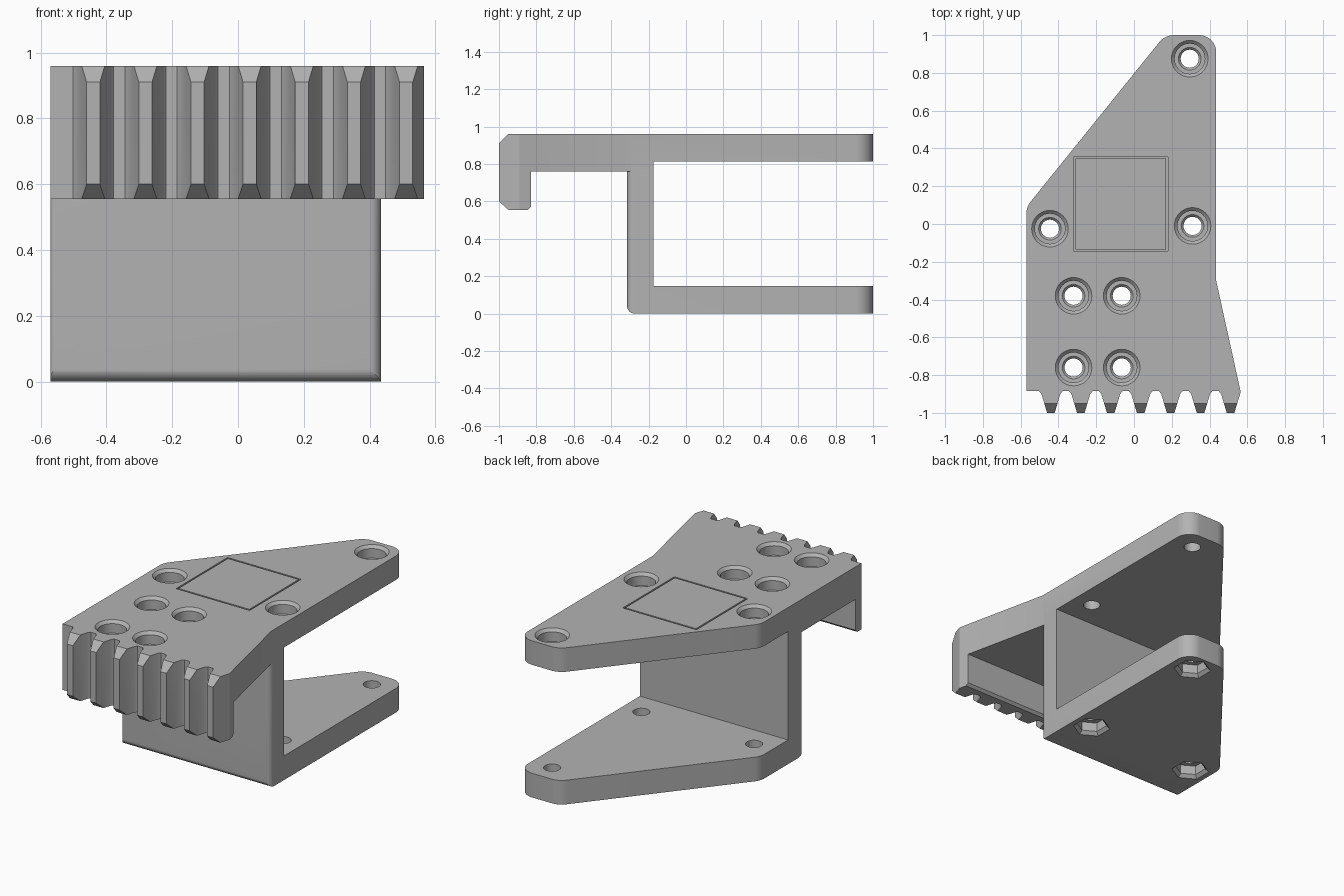
import bpy, bmesh, math
from mathutils import Vector

cube = bpy.data.objects.get("Cube")
if cube:
    bpy.data.objects.remove(cube, do_unlink=True)

grey = bpy.data.materials.new("plain_grey")
grey.use_nodes = True
colour = (0.45, 0.45, 0.45, 1)
grey.diffuse_color = colour
grey.node_tree.nodes["Principled BSDF"].inputs["Base Color"].default_value = colour


def make(name, rings):
    """Closed solid skinned through rings of equal point count."""
    bm = bmesh.new()
    loops = [[bm.verts.new(p) for p in ring] for ring in rings]
    for a, b in zip(loops, loops[1:]):
        for i in range(len(a)):
            j = (i + 1) % len(a)
            bm.faces.new((a[i], a[j], b[j], b[i]))
    bm.faces.new(loops[0][::-1])
    bm.faces.new(loops[-1])
    bmesh.ops.recalc_face_normals(bm, faces=bm.faces)
    mesh = bpy.data.meshes.new(name)
    bm.to_mesh(mesh)
    bm.free()
    mesh.materials.append(grey)
    obj = bpy.data.objects.new(name, mesh)
    bpy.context.collection.objects.link(obj)
    return obj


def prism_z(name, outline, z0, z1):
    return make(name, [[(x, y, z) for x, y in outline] for z in (z0, z1)])


def prism_x(name, profile):
    return make(name, [[(x, y, z) for y, z in profile] for x in (-1, 1)])


def lathe(name, x, y, steps, sides=32, turn=0.0):
    angles = [turn + math.tau * i / sides for i in range(sides)]
    return make(name, [[(x + r * math.cos(a), y + r * math.sin(a), z) for a in angles]
                       for r, z in steps])


def combine(obj, other, operation):
    mod = obj.modifiers.new("cut", 'BOOLEAN')
    mod.operation, mod.solver, mod.object = operation, 'EXACT', other
    bpy.context.view_layer.objects.active = obj
    bpy.ops.object.modifier_apply(modifier=mod.name)
    bpy.data.objects.remove(other, do_unlink=True)


def rounded(corners, steps=8):
    """Outline from (x, y, radius) corners with filleted turns."""
    out = []
    for i, (x, y, r) in enumerate(corners):
        p = Vector((x, y))
        if not r:
            out.append((x, y))
            continue
        a = (Vector(corners[i - 1][:2]) - p).normalized()
        b = (Vector(corners[(i + 1) % len(corners)][:2]) - p).normalized()
        half = a.angle(b) / 2
        centre = p + (a + b).normalized() * (r / math.sin(half))
        start = p + a * (r / math.tan(half)) - centre
        end = p + b * (r / math.tan(half)) - centre
        for k in range(steps + 1):
            d = start.lerp(end, k / steps).normalized() * r
            out.append(tuple(centre + d))
    return out


LEFT, RIGHT = -0.57, 0.435
back = [(RIGHT, 1, 0.09), (0.164, 1, 0.1), (LEFT, 0.09, 0.1)]

# Upper plate: toothed outline crossed with a hooked side profile
teeth = [(LEFT, -0.885, 0)]
for i in range(7):
    x = -0.44 + 0.1585 * i
    teeth += [(x - 0.062, -0.885, 0), (x - 0.05, -0.9, 0), (x - 0.02, -1, 0), (x + 0.02, -1, 0)]
    if i < 6:
        teeth += [(x + 0.05, -0.9, 0), (x + 0.062, -0.885, 0)]
teeth += [(0.565, -0.89, 0), (RIGHT, -0.3, 0)]
body = prism_z("clamp_body", rounded(teeth + back), 0.5, 1.1)
hook = [(-0.95, 0.96), (-1, 0.91), (-1, 0.6), (-0.95, 0.555), (-0.845, 0.555),
        (-0.83, 0.57), (-0.83, 0.76), (-0.175, 0.76), (-0.175, 0.813), (1.1, 0.813), (1.1, 0.96)]
combine(body, prism_x("hook_profile", hook), 'INTERSECT')

# Lower bracket: front wall and bottom plate with softened front edges
lower = [(LEFT, -0.315, 0.012), (RIGHT, -0.315, 0.035)] + back
bracket = prism_z("bracket", rounded(lower), -0.1, 0.9)
angle = [(-0.315, 0, 0.04), (1.1, 0, 0), (1.1, 0.148, 0), (-0.175, 0.148, 0),
         (-0.175, 0.8, 0), (-0.315, 0.8, 0)]
combine(bracket, prism_x("angle_profile", rounded(angle)), 'INTERSECT')
combine(body, bracket, 'UNION')

# Counterbored screw holes, with nut pockets under the three that clamp through
clamp_holes = [(0.295, 0.875), (0.31, -0.01), (-0.445, -0.025)]
plate_holes = [(x, y) for x in (-0.32, -0.065) for y in (-0.38, -0.76)]
bore = [(0.048, 0.7), (0.048, 0.872), (0.06, 0.885), (0.08, 0.885),
        (0.08, 0.943), (0.097, 0.96), (0.107, 0.97)]
for x, y in clamp_holes + plate_holes:
    combine(body, lathe("bore", x, y, bore), 'DIFFERENCE')
for x, y in clamp_holes:
    combine(body, lathe("screw_hole", x, y, [(0.048, -0.1), (0.048, 0.3)]), 'DIFFERENCE')
    pocket = [(0.117, -0.01), (0.107, 0), (0.087, 0.02), (0.087, 0.075)]
    combine(body, lathe("nut_pocket", x, y, pocket, 6, math.pi / 6), 'DIFFERENCE')


# Square panel set in a fine groove on the top
def square(half):
    return [(-0.07 + sx * half, 0.106 + sy * half)
            for sx, sy in ((-1, -1), (1, -1), (1, 1), (-1, 1))]


combine(body, prism_z("recess", square(0.25), 0.948, 1), 'DIFFERENCE')
panel = prism_z("top_panel", square(0.24), 0.948, 0.96)

# Smooth the rounded corners and keep the hard edges
body.data.materials.clear()
body.data.materials.append(grey)
for poly in body.data.polygons:
    poly.material_index = 0
bpy.ops.object.select_all(action='DESELECT')
body.select_set(True)
bpy.context.view_layer.objects.active = body
bpy.ops.object.shade_smooth_by_angle(angle=math.radians(25))
